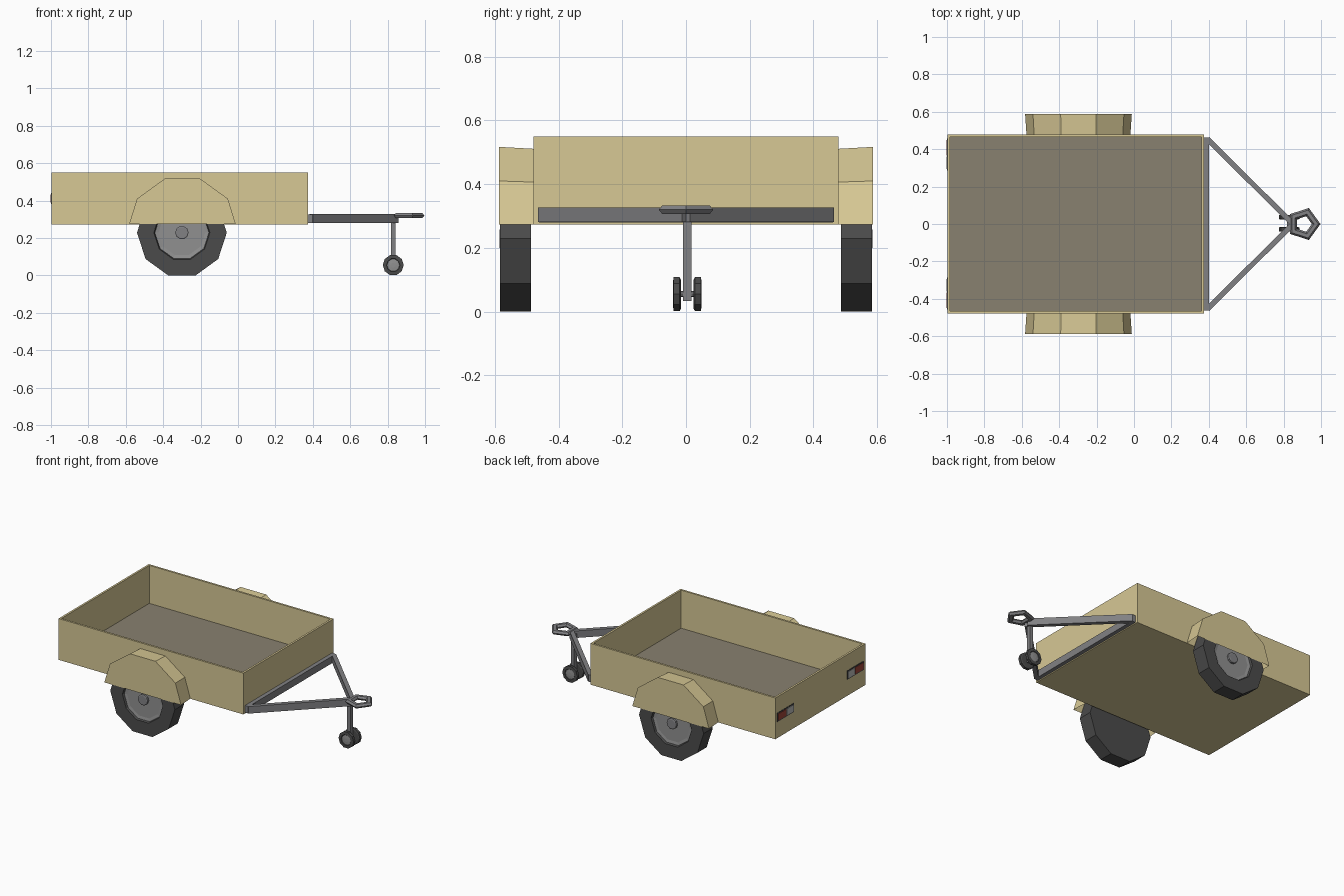
import bpy, bmesh
from math import cos, sin, tau
from mathutils import Vector, Matrix

if "Cube" in bpy.data.objects:
    bpy.data.objects.remove(bpy.data.objects["Cube"])


def material(name, rgb):
    m = bpy.data.materials.new(name)
    m.diffuse_color = (*rgb, 1)
    m.use_nodes = True
    m.node_tree.nodes["Principled BSDF"].inputs["Base Color"].default_value = m.diffuse_color
    return m


SAND = material("sand_paint", (0.68, 0.58, 0.30))
FLOOR = material("floor_grey", (0.25, 0.22, 0.16))
RUBBER = material("rubber", (0.07, 0.07, 0.07))
RIM = material("rim_grey", (0.28, 0.28, 0.28))
STEEL = material("steel", (0.22, 0.22, 0.23))
RED = material("red_lens", (0.35, 0.06, 0.04))
WHITE = material("white_lens", (0.5, 0.5, 0.48))


def finish(bm, name, *mats):
    bmesh.ops.remove_doubles(bm, verts=bm.verts, dist=1e-5)
    bmesh.ops.recalc_face_normals(bm, faces=bm.faces)
    me = bpy.data.meshes.new(name)
    bm.to_mesh(me)
    bm.free()
    ob = bpy.data.objects.new(name, me)
    for m in mats:
        me.materials.append(m)
    bpy.context.collection.objects.link(ob)
    return ob


def box(name, lo, hi, mat):
    lo, hi = Vector(lo), Vector(hi)
    bm = bmesh.new()
    bmesh.ops.create_cube(bm, size=1, matrix=Matrix.Translation((lo + hi) / 2)
                          @ Matrix.Diagonal((*(hi - lo), 1)))
    return finish(bm, name, mat)


def lathe(name, profile, x, z, mat, side=1, n=10):
    """Revolve (radius, y) points around an axis along y."""
    bm = bmesh.new()
    rings = [[bm.verts.new((x + r * cos(tau * i / n), side * y, z + r * sin(tau * i / n)))
              for i in range(n)] for r, y in profile if r > 0]
    for a, b in zip(rings, rings[1:]):
        for i in range(n):
            j = (i + 1) % n
            bm.faces.new((a[i], a[j], b[j], b[i]))
    bm.faces.new(rings[0])
    bm.faces.new(rings[-1])
    return finish(bm, name, mat)


def beam(name, a, b, width, height, mat):
    a, b = Vector(a), Vector(b)
    d = b - a
    bm = bmesh.new()
    bmesh.ops.create_cube(bm, size=1, matrix=Matrix.Translation((a + b) / 2)
                          @ d.to_track_quat('X', 'Z').to_matrix().to_4x4()
                          @ Matrix.Diagonal((d.length, width, height, 1)))
    return finish(bm, name, mat)


# open cargo tub with a grey floor
bm = bmesh.new()
bmesh.ops.create_cube(bm, size=1, matrix=Matrix.Translation((-0.3115, 0, 0.4115))
                      @ Matrix.Diagonal((1.373, 0.957, 0.277, 1)))
bm.faces.ensure_lookup_table()
top = max(bm.faces, key=lambda f: f.calc_center_median().z)
bmesh.ops.inset_region(bm, faces=[top], thickness=0.019)
floor = bmesh.ops.extrude_discrete_faces(bm, faces=[top])["faces"][0]
bmesh.ops.translate(bm, verts=floor.verts, vec=(0, 0, -0.255))
floor.material_index = 1
finish(bm, "cargo_tub", SAND, FLOOR)

arch = [(-0.285, 0.274), (-0.243, 0.41), (-0.095, 0.517), (0.095, 0.517), (0.243, 0.41), (0.285, 0.274)]
for s, side in ((-1, "front"), (1, "back")):
    # fender: arched shell, open below, slightly narrower at the tub
    bm = bmesh.new()
    outer = [bm.verts.new((-0.297 + x, s * 0.587, z)) for x, z in arch]
    inner = [bm.verts.new((-0.297 + x * 0.975, s * 0.478, 0.274 + (z - 0.274) * 0.975)) for x, z in arch]
    bm.faces.new(outer)
    for i in range(5):
        bm.faces.new((outer[i], outer[i + 1], inner[i + 1], inner[i]))
    finish(bm, side + "_fender", SAND)

    # road wheel: ten-sided tyre, recessed rim, hub cap
    lathe(side + "_tyre", [(0.24, 0.487), (0.24, 0.584), (0.15, 0.584), (0.142, 0.566)],
          -0.3, 0.229, RUBBER, s)
    lathe(side + "_rim", [(0.146, 0.56), (0.146, 0.572), (0.125, 0.568)], -0.3, 0.229, RIM, s)
    lathe(side + "_hub_cap", [(0.036, 0.565), (0.036, 0.582), (0.03, 0.585)], -0.3, 0.229, STEEL, s)

    # drawbar side bar
    beam(side + "_drawbar", (0.392, s * 0.455, 0.304), (0.848, s * 0.002, 0.304), 0.028, 0.047, STEEL)

    # tail light: dark frame, red outer lens, white inner lens
    def tail(name, y0, y1, z0, z1, x, mat):
        box(side + name, (x, min(s * y0, s * y1), z0), (-0.995, max(s * y0, s * y1), z1), mat)
    tail("_light_frame", 0.285, 0.458, 0.382, 0.442, -1.0, RUBBER)
    tail("_red_lens", 0.365, 0.45, 0.39, 0.434, -1.003, RED)
    tail("_white_lens", 0.293, 0.361, 0.39, 0.434, -1.003, WHITE)

    # jockey wheel
    tw = lathe(side + "_jockey_tyre", [(0.048, 0.02), (0.056, 0.024), (0.056, 0.043), (0.036, 0.045), (0.032, 0.04)],
               0.83, 0.055, RUBBER, s)
    tr = lathe(side + "_jockey_rim", [(0.034, 0.036), (0.034, 0.0415), (0.012, 0.0435)], 0.83, 0.055, RIM, s)
    tw.location.y = tr.location.y = 0.004

# drawbar cross piece, jockey leg and axle
box("drawbar_cross_bar", (0.374, -0.462, 0.28), (0.402, 0.462, 0.327), STEEL)
box("jockey_leg", (0.818, -0.01, 0.034), (0.843, 0.018, 0.31), STEEL)
lathe("jockey_axle", [(0.01, -0.028), (0.01, 0.036)], 0.83, 0.055, STEEL)

# five-sided coupling ring
bm = bmesh.new()
rings = []
for i in range(5):
    a = tau * i / 5
    rings.append([bm.verts.new(((0.067 + 0.023 * cos(tau * k / 6)) * cos(a) + 0.907,
                                (0.067 + 0.023 * cos(tau * k / 6)) * sin(a),
                                0.32 + 0.015 * sin(tau * k / 6))) for k in range(6)])
for i in range(5):
    p, q = rings[i], rings[(i + 1) % 5]
    for k in range(6):
        bm.faces.new((p[k], q[k], q[(k + 1) % 6], p[(k + 1) % 6]))
finish(bm, "coupling_ring", STEEL)
